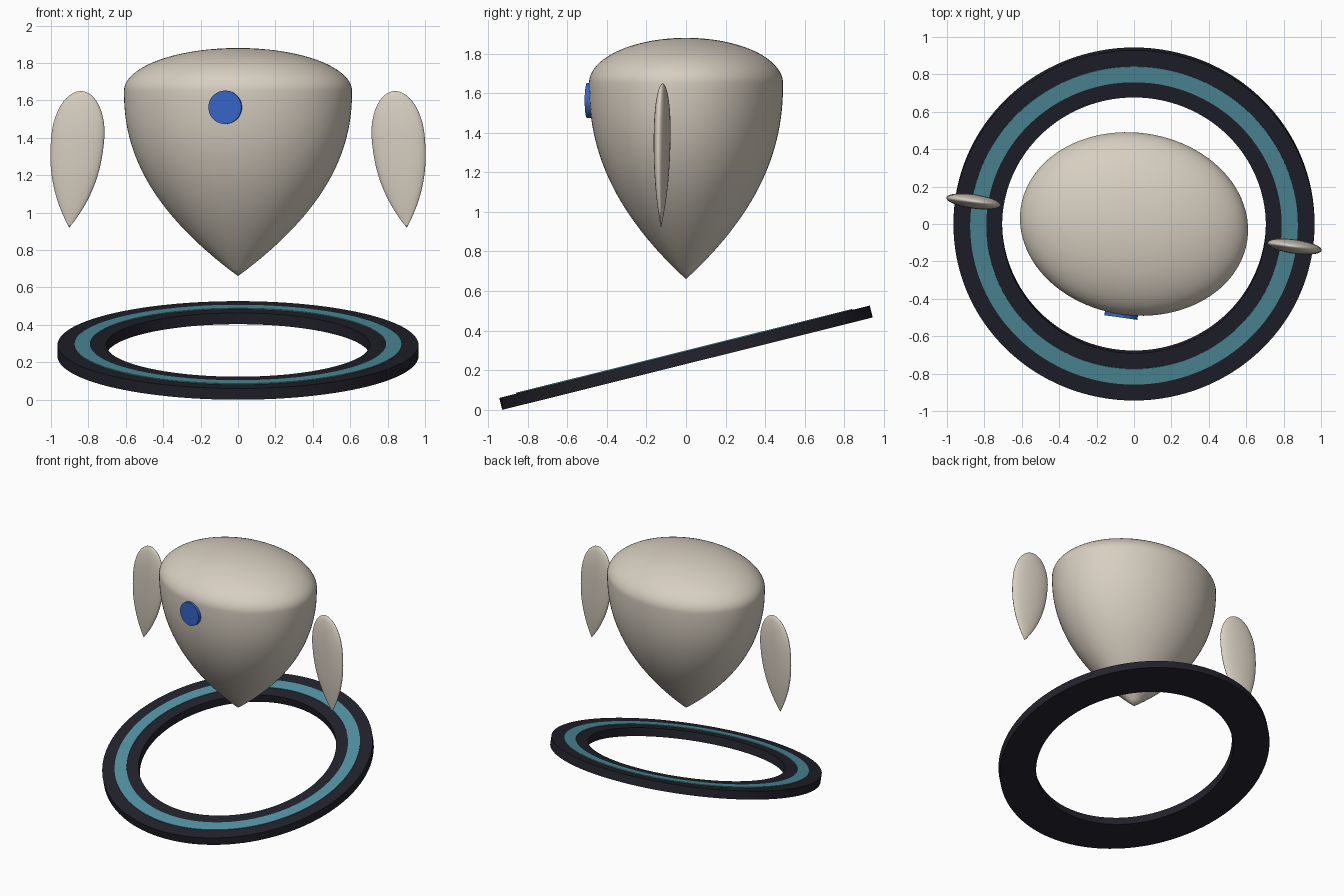
import bpy
from math import cos, sin, pi, radians
from mathutils import Matrix, Vector

if "Cube" in bpy.data.objects:
    bpy.data.objects.remove(bpy.data.objects["Cube"])


def material(name, rgb):
    m = bpy.data.materials.new(name)
    m.use_nodes = True
    m.diffuse_color = (*rgb, 1)
    m.node_tree.nodes["Principled BSDF"].inputs["Base Color"].default_value = (*rgb, 1)
    return m


shell = material("warm white", (0.68, 0.62, 0.53))
dark = material("dark navy", (0.016, 0.016, 0.025))
teal = material("teal", (0.085, 0.29, 0.36))
blue = material("blue", (0.035, 0.13, 0.56))


def lathe(name, profile, mat, matrix, sides=96, closed=False):
    """Spin (radius, height) points about z; zero radius makes a pole."""
    verts, rows, faces = [], [], []
    for r, z in profile:
        n = 1 if r < 1e-6 else sides
        rows.append([len(verts) + i for i in range(n)])
        verts += [(r * cos(2 * pi * i / sides), r * sin(2 * pi * i / sides), z) for i in range(n)]
    pairs = list(zip(rows, rows[1:])) + ([(rows[-1], rows[0])] if closed else [])
    for a, b in pairs:
        for i in range(sides):
            j = (i + 1) % sides
            quad = [a[i % len(a)], a[j % len(a)], b[j % len(b)], b[i % len(b)]]
            faces.append(list(dict.fromkeys(quad)))
    mesh = bpy.data.meshes.new(name)
    mesh.from_pydata(verts, [], faces)
    mesh.transform(matrix)
    mesh.materials.append(mat)
    obj = bpy.data.objects.new(name, mesh)
    bpy.context.collection.objects.link(obj)
    bpy.ops.object.select_all(action='DESELECT')
    obj.select_set(True)
    bpy.context.view_layer.objects.active = obj
    bpy.ops.object.shade_smooth_by_angle(angle=radians(35))
    return obj


def drop(up, down, power, steps=28):
    """Unit-radius teardrop: pointed below, elliptical dome above."""
    low = [(1 - (1 - i / steps) ** power, -down * (1 - i / steps)) for i in range(steps)]
    dome = [(cos(pi / 2 * i / steps), up * sin(pi / 2 * i / steps)) for i in range(steps + 1)]
    return low + dome


turn = Matrix.Rotation(radians(-8), 4, 'Z')

# Body
lathe("body", drop(0.23, 0.99, 2.2), shell,
      turn @ Matrix.Translation((0, 0, 1.65)) @ Matrix.Diagonal((0.612, 0.488, 1, 1)))

# Floating side arms
for side, name in ((1, "left_arm"), (-1, "right_arm")):
    lathe(name, drop(0.25, 0.483, 2.3), shell,
          turn @ Matrix.Translation((side * 0.865, 0, 1.4))
          @ Matrix.Rotation(radians(-5.5 * side), 4, 'Y')
          @ Matrix.Diagonal((0.143, 0.038, 1, 1)), sides=64)

# Round eye on the front
lathe("eye", [(0, -0.05), (0.089, -0.05), (0.089, 0.05), (0, 0.05)], blue,
      turn @ Matrix.Translation((0, -0.455, 1.563)) @ Matrix.Rotation(pi / 2, 4, 'X'), sides=48)

# Tilted base ring with a thin raised band
tilt = Matrix.Translation((0, 0, 0.263)) @ Matrix.Rotation(radians(14), 4, 'X')


def ring(name, inner, outer, low, high, mat):
    lathe(name, [(inner, low), (outer, low), (outer, high), (inner, high)], mat, tilt,
          sides=128, closed=True)


ring("base_ring", 0.705, 0.965, -0.031, 0.031, dark)
ring("ring_band", 0.79, 0.876, 0.028, 0.036, teal)
